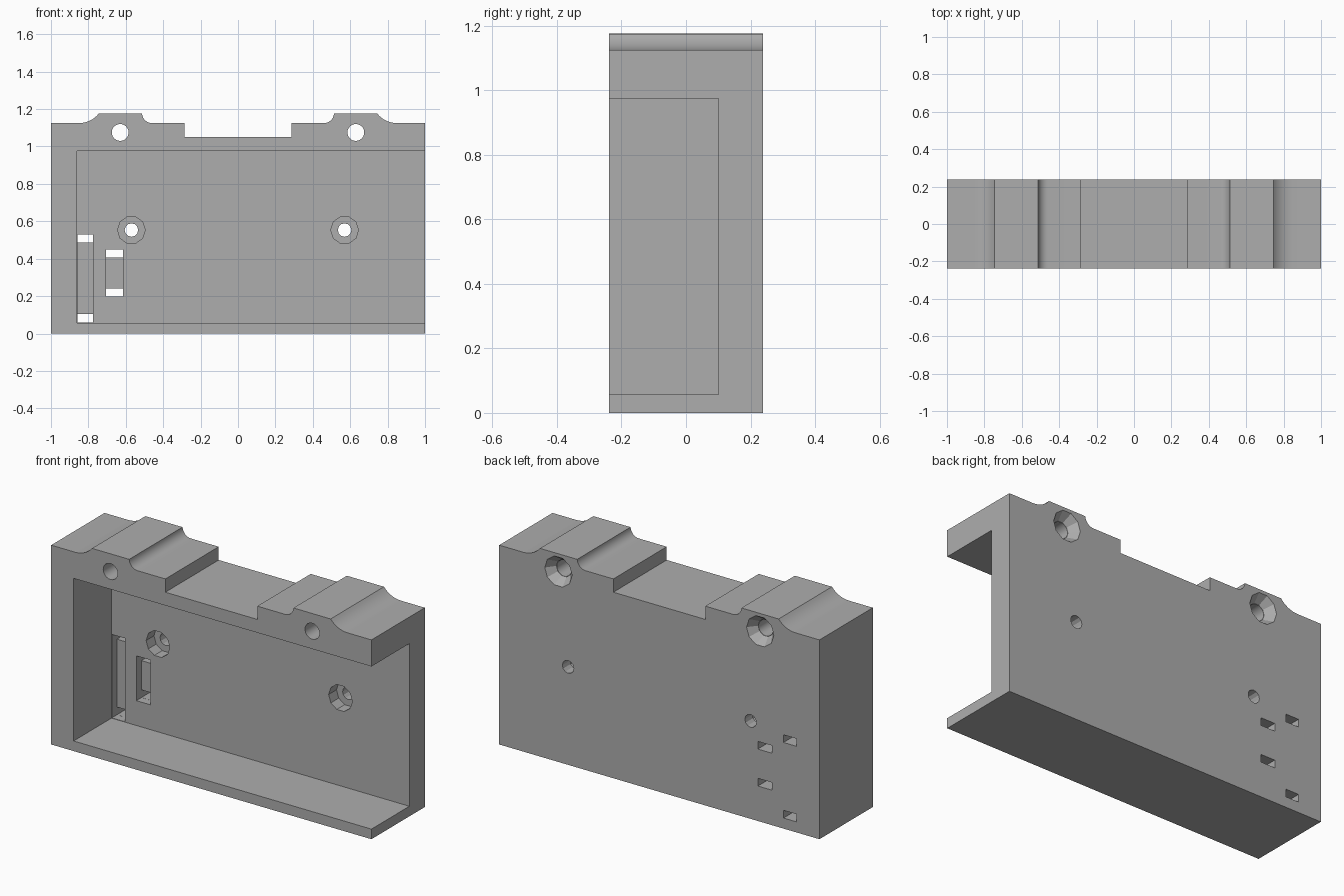
import bpy, bmesh, math
from mathutils import Matrix

if "Cube" in bpy.data.objects:
    bpy.data.objects.remove(bpy.data.objects["Cube"])

FRONT, BACK, FLOOR = -0.238, 0.238, 0.10

grey = bpy.data.materials.new("plain grey")
grey.use_nodes = True
grey.diffuse_color = (0.42, 0.42, 0.42, 1)
grey.node_tree.nodes["Principled BSDF"].inputs["Base Color"].default_value = grey.diffuse_color


def add_object(name, bm):
    bmesh.ops.recalc_face_normals(bm, faces=bm.faces)
    mesh = bpy.data.meshes.new(name)
    bm.to_mesh(mesh)
    bm.free()
    mesh.materials.append(grey)
    ob = bpy.data.objects.new(name, mesh)
    bpy.context.collection.objects.link(ob)
    return ob


def arc(cx, cz, r, start, end, steps=8):
    angles = [math.radians(start + (end - start) * i / steps) for i in range(steps + 1)]
    return [(cx + r * math.cos(a), cz + r * math.sin(a)) for a in angles]


def cut(bm):
    # Subtract a closed shape from the housing, then discard the cutter
    cutter = add_object("cutter", bm)
    cutter.hide_render = True
    mod = housing.modifiers.new("cut", 'BOOLEAN')
    mod.operation, mod.solver, mod.object = 'DIFFERENCE', 'EXACT', cutter
    bpy.ops.object.modifier_apply(modifier=mod.name)
    bpy.data.objects.remove(cutter)


def cut_box(x0, x1, y0, y1, z0, z1):
    bm = bmesh.new()
    bmesh.ops.create_cube(bm, size=1, matrix=Matrix.Translation(
        ((x0 + x1) / 2, (y0 + y1) / 2, (z0 + z1) / 2))
        @ Matrix.Diagonal((x1 - x0, y1 - y0, z1 - z0, 1)))
    cut(bm)


def cut_round(x, z, y0, y1, r0, r1, sides):
    # Cylinder or cone along y, radius r0 at y0 and r1 at y1
    bm = bmesh.new()
    bmesh.ops.create_cone(bm, cap_ends=True, segments=sides, radius1=r1, radius2=r0,
                          depth=y1 - y0,
                          matrix=Matrix.Translation((x, (y0 + y1) / 2, z))
                          @ Matrix.Rotation(math.pi / 2, 4, 'X')
                          @ Matrix.Rotation(math.pi / 2, 4, 'Z'))
    cut(bm)


# Housing: mirrored outline with raised ears and a central notch, extruded in depth
half = [(1, 0), (1, 1.125)]
half += arc(0.85, 1.26, 0.135, 270, 219)
half += arc(0.46, 1.178, 0.053, 360, 270)
half += [(0.287, 1.125), (0.287, 1.05)]
# The ear curves turn up towards the flat ear top
outer = arc(0.85, 1.26, 0.135, 270, 219)
inner = arc(0.46, 1.178, 0.053, 357, 270)
half = [(1, 0), (1, 1.125)] + outer + inner + [(0.287, 1.125), (0.287, 1.05)]
outline = half + [(-x, z) for x, z in reversed(half)]
bm = bmesh.new()
face = bm.faces.new([bm.verts.new((x, FRONT, z)) for x, z in outline])
side = bmesh.ops.extrude_face_region(bm, geom=[face])["geom"]
bmesh.ops.translate(bm, vec=(0, BACK - FRONT, 0),
                    verts=[v for v in side if isinstance(v, bmesh.types.BMVert)])
housing = add_object("housing", bm)
bpy.context.view_layer.objects.active = housing
housing.select_set(True)

# Main cavity, open to the front and one end
cut_box(-0.86, 1.1, -0.4, FLOOR, 0.057, 0.975)

# Strap slots: shallow recess with a through opening at each end
for x0, x1, z0, z1 in [(-0.858, -0.775, 0.059, 0.53), (-0.705, -0.615, 0.197, 0.45)]:
    cut_box(x0, x1, 0.05, FLOOR + 0.045, z0, z1)
    cut_box(x0 + 0.0005, x1 - 0.0005, 0.04, 0.4, z0 + 0.0005, z0 + 0.044)
    cut_box(x0 + 0.0005, x1 - 0.0005, 0.04, 0.4, z1 - 0.044, z1 - 0.0005)

for s in (-1, 1):
    # Upper mounting holes, countersunk from the back
    cut_round(s * 0.63, 1.075, -0.4, 0.4, 0.045, 0.045, 32)
    cut_round(s * 0.63, 1.075, BACK - 0.05, BACK + 0.002, 0.048, 0.087, 10)
    # Screw holes in the cavity floor, counterbored from the front
    cut_round(s * 0.57, 0.553, 0.0, 0.4, 0.036, 0.036, 12)
    cut_round(s * 0.57, 0.553, 0.01, FLOOR + 0.07, 0.074, 0.074, 10)

bpy.ops.object.shade_smooth_by_angle(angle=math.radians(25))
